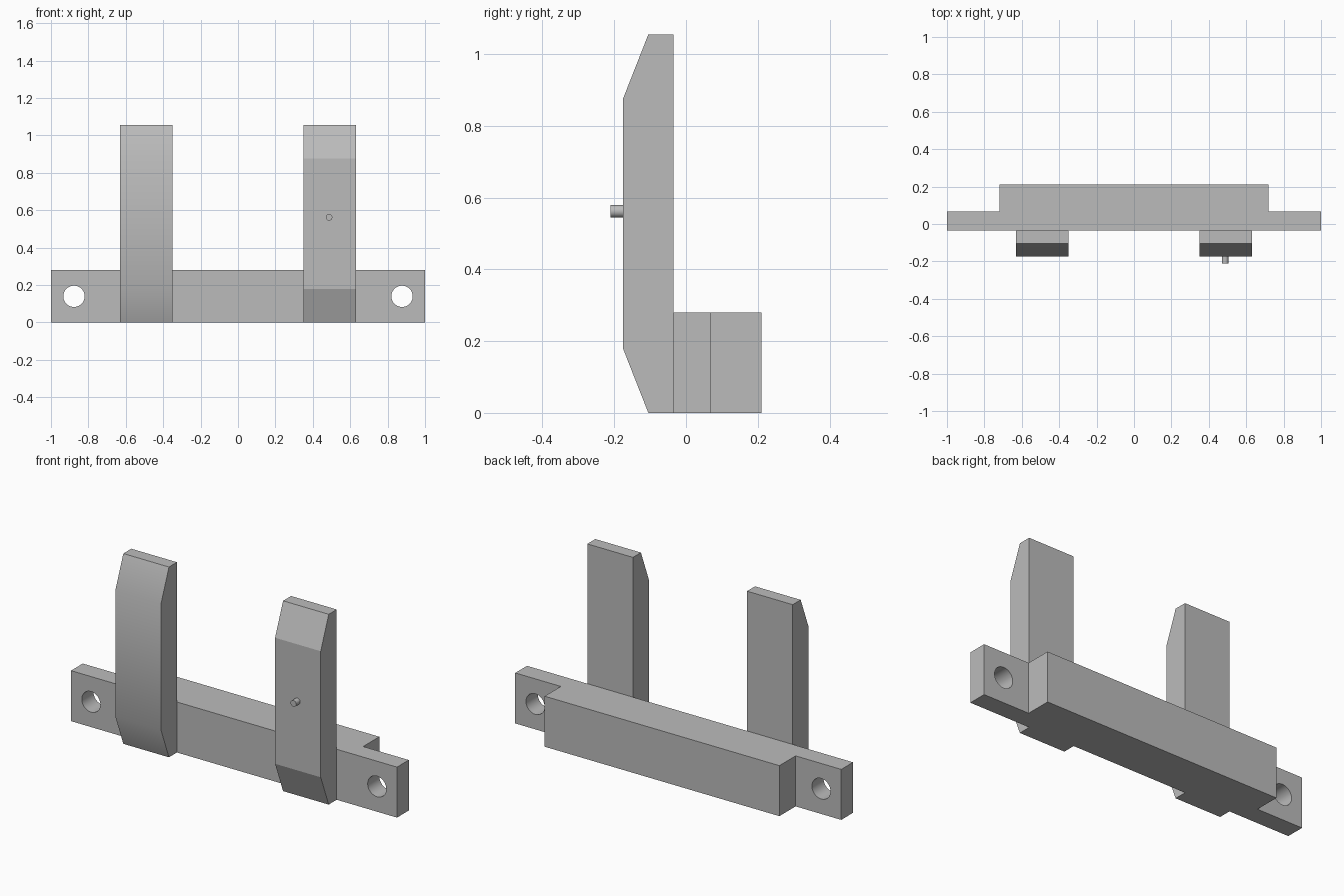
import bpy
import bmesh
from math import radians
from mathutils import Matrix, Vector

if "Cube" in bpy.data.objects:
    bpy.data.objects.remove(bpy.data.objects["Cube"], do_unlink=True)

grey = bpy.data.materials.new("plain grey")
grey.use_nodes = True
grey.diffuse_color = (0.5, 0.5, 0.5, 1)
grey.node_tree.nodes["Principled BSDF"].inputs["Base Color"].default_value = grey.diffuse_color


def finish(name, bm, smooth_angle=None):
    bmesh.ops.recalc_face_normals(bm, faces=bm.faces)
    mesh = bpy.data.meshes.new(name)
    bm.to_mesh(mesh)
    bm.free()
    mesh.materials.append(grey)
    obj = bpy.data.objects.new(name, mesh)
    bpy.context.collection.objects.link(obj)
    if smooth_angle:
        smooth(obj, smooth_angle)
    return obj


def smooth(obj, angle):
    bpy.ops.object.select_all(action="DESELECT")
    obj.select_set(True)
    bpy.context.view_layer.objects.active = obj
    bpy.ops.object.shade_smooth_by_angle(angle=radians(angle))


def prism(name, points, sweep, smooth_angle=None):
    """Extrude a closed outline along the sweep vector."""
    bm = bmesh.new()
    face = bm.faces.new([bm.verts.new(p) for p in points])
    result = bmesh.ops.extrude_face_region(bm, geom=[face], use_keep_orig=True)
    verts = [v for v in result["geom"] if isinstance(v, bmesh.types.BMVert)]
    bmesh.ops.translate(bm, verts=verts, vec=Vector(sweep))
    return finish(name, bm, smooth_angle)


def cylinder(name, centre, radius, length, sides):
    """Cylinder lying along the y axis."""
    bm = bmesh.new()
    matrix = Matrix.Translation(centre) @ Matrix.Rotation(radians(90), 4, "X")
    bmesh.ops.create_cone(bm, cap_ends=True, segments=sides, radius1=radius,
                          radius2=radius, depth=length, matrix=matrix)
    return finish(name, bm, 40)


# Crossbar with a thicker rear section and thin mounting ears
front, ear_back, back = -0.035, 0.068, 0.21
half = [(1, front), (1, ear_back), (0.72, ear_back), (0.72, back)]
outline = half + [(-x, y) for x, y in reversed(half)]
crossbar = prism("crossbar", [(x, y, 0) for x, y in outline], (0, 0, 0.28))

# Bolt holes through both ears
for side in (-1, 1):
    cutter = cylinder("hole_cutter", (side * 0.877, 0, 0.14), 0.057, 0.5, 48)
    cutter.hide_render = True
    cut = crossbar.modifiers.new("bolt_hole", "BOOLEAN")
    cut.operation = "DIFFERENCE"
    cut.solver = "EXACT"
    cut.object = cutter
    bpy.context.view_layer.objects.active = crossbar
    bpy.ops.object.modifier_apply(modifier=cut.name)
    bpy.data.objects.remove(cutter, do_unlink=True)
smooth(crossbar, 30)

# Uprights with chamfered ends, softly shaded on the right one
profile = [(front, 0), (-0.105, 0), (-0.175, 0.178),
           (-0.175, 0.877), (-0.105, 1.055), (front, 1.055)]
for name, x, angle in (("right_upright", -0.63, 30), ("left_upright", 0.35, None)):
    prism(name, [(x, y, z) for y, z in profile], (0.28, 0, 0), angle)

# Small peg on the left upright
cylinder("peg", (0.487, -0.19, 0.562), 0.0175, 0.04, 24)
